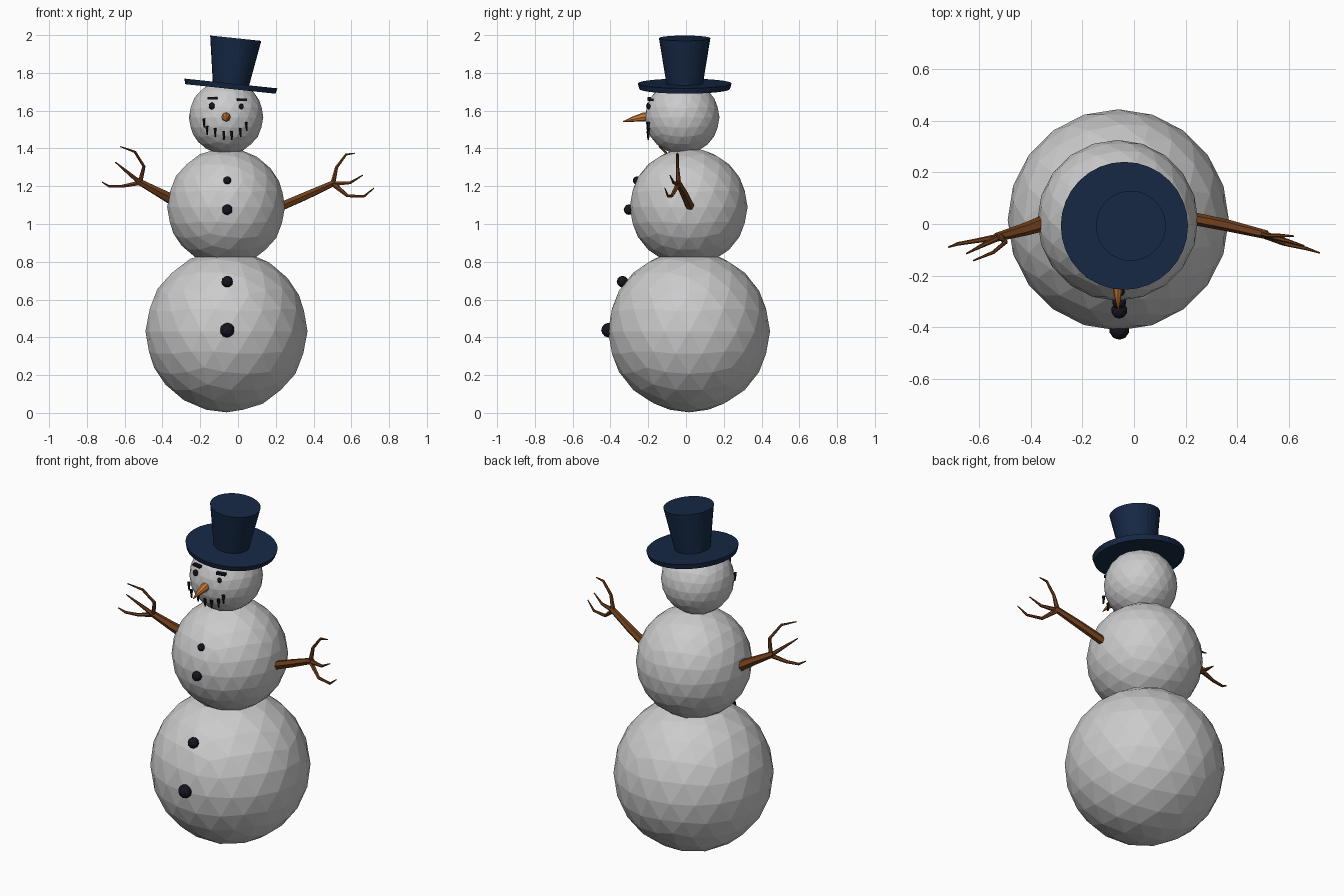
import bpy, bmesh, math
from mathutils import Vector, Matrix

if "Cube" in bpy.data.objects:
    bpy.data.objects.remove(bpy.data.objects["Cube"])


def material(name, rgb):
    m = bpy.data.materials.new(name)
    m.diffuse_color = (*rgb, 1)
    m.use_nodes = True
    m.node_tree.nodes["Principled BSDF"].inputs["Base Color"].default_value = m.diffuse_color
    return m


NAVY = material("navy", (0.008, 0.022, 0.06))
BROWN = material("bark", (0.16, 0.05, 0.012))
ORANGE = material("orange", (0.6, 0.2, 0.04))
COAL = material("coal", (0.008, 0.008, 0.014))


def finish(name, bm, mat=None):
    bmesh.ops.recalc_face_normals(bm, faces=bm.faces)
    me = bpy.data.meshes.new(name)
    bm.to_mesh(me)
    bm.free()
    ob = bpy.data.objects.new(name, me)
    bpy.context.collection.objects.link(ob)
    if mat:
        me.materials.append(mat)
    return ob


def ball(name, centre, r, mat=None, sub=3, scale=(1, 1, 1)):
    bm = bmesh.new()
    bmesh.ops.create_icosphere(bm, subdivisions=sub, radius=r)
    bmesh.ops.scale(bm, vec=scale, verts=bm.verts)
    bmesh.ops.translate(bm, vec=centre, verts=bm.verts)
    return finish(name, bm, mat)


def tube(bm, path, sides=6):
    """Tapered tube through (x, y, z, radius) points."""
    pts = [Vector(p[:3]) for p in path]
    rings = []
    for i, p in enumerate(pts):
        d = pts[min(i + 1, len(pts) - 1)] - pts[max(i - 1, 0)]
        q = d.to_track_quat('Z', 'Y')
        ring = []
        for k in range(sides):
            a = 2 * math.pi * k / sides
            off = Vector((math.cos(a), math.sin(a), 0)) * path[i][3]
            ring.append(bm.verts.new(p + q @ off))
        rings.append(ring)
    for a, b in zip(rings, rings[1:]):
        for k in range(sides):
            n = (k + 1) % sides
            bm.faces.new((a[k], a[n], b[n], b[k]))
    bm.faces.new(rings[0])
    bm.faces.new(rings[-1])


# Snow body
ball("lower_snowball", (-0.061, 0.016, 0.432), 0.429)
ball("middle_snowball", (-0.063, 0.014, 1.09), 0.312)
ball("head", (-0.063, -0.02, 1.565), 0.197)

# Top hat, tilted to the right
hat_frame = Matrix.Translation((-0.039, -0.007, 1.728)) @ Matrix.Rotation(math.radians(6), 4, 'Y')
for name, r1, r2, z0, z1 in (("hat_brim", 0.24, 0.248, -0.013, 0.016),
                             ("hat_crown", 0.096, 0.136, 0.01, 0.257)):
    bm = bmesh.new()
    bmesh.ops.create_cone(bm, cap_ends=True, segments=32, radius1=r1, radius2=r2, depth=z1 - z0,
                          matrix=hat_frame @ Matrix.Translation((0, 0, (z0 + z1) / 2)))
    finish(name, bm, NAVY)

# Eyes and brows
for side, x, z, r in (("left", -0.139, 1.625, 0.019), ("right", 0.018, 1.622, 0.015)):
    ball(side + "_eye", (x, -0.198, z), r, COAL, 2, (0.85, 0.7, 1.0))
for side, x, z, yaw in (("left", -0.135, 1.665, -12), ("right", 0.021, 1.658, 12)):
    bm = bmesh.new()
    bmesh.ops.create_cube(bm, size=1, matrix=Matrix.Translation((x, -0.188, z))
                          @ Matrix.Rotation(math.radians(yaw), 4, 'Z')
                          @ Matrix.Diagonal((0.052, 0.022, 0.013, 1)))
    finish(side + "_brow", bm, COAL)

# Carrot nose
bm = bmesh.new()
tube(bm, [(-0.063, -0.195, 1.57, 0.022), (-0.063, -0.225, 1.566, 0.024),
          (-0.063, -0.28, 1.555, 0.014), (-0.06, -0.333, 1.543, 0.002)], 8)
finish("carrot_nose", bm, ORANGE)

# Mouth made of pointed coal chips
bm = bmesh.new()
for x, z in ((-0.181, 1.535), (-0.165, 1.495), (-0.122, 1.485), (-0.076, 1.468),
             (-0.034, 1.468), (0.012, 1.485), (0.044, 1.517)):
    tube(bm, [(x, -0.2, z + 0.024, 0.009), (x + 0.002, -0.2, z - 0.024, 0.004)], 6)
finish("mouth", bm, COAL)

# Buttons
for i, (y, z, r) in enumerate(((-0.26, 1.23, 0.022), (-0.302, 1.076, 0.028),
                               (-0.336, 0.695, 0.031), (-0.41, 0.438, 0.039))):
    ball(f"button_{i + 1}", (-0.057, y, z), r, COAL, 2)

# Twig arms: a tapered branch and three bent fingers each
ARMS = {
    "left_arm": [
        [(-0.33, 0.01, 1.12, 0.033), (-0.42, -0.02, 1.168, 0.025), (-0.535, -0.052, 1.23, 0.017)],
        [(-0.52, -0.048, 1.215, 0.013), (-0.498, -0.07, 1.305, 0.009), (-0.546, -0.11, 1.382, 0.007),
         (-0.623, -0.142, 1.41, 0.003)],
        [(-0.52, -0.05, 1.22, 0.013), (-0.592, -0.085, 1.28, 0.008), (-0.65, -0.115, 1.328, 0.003)],
        [(-0.51, -0.048, 1.22, 0.014), (-0.612, -0.065, 1.2, 0.009), (-0.683, -0.077, 1.2, 0.007),
         (-0.72, -0.09, 1.222, 0.003)]],
    "right_arm": [
        [(0.21, 0.025, 1.085, 0.025), (0.36, -0.005, 1.15, 0.023), (0.515, -0.042, 1.22, 0.017)],
        [(0.5, -0.038, 1.205, 0.014), (0.522, -0.045, 1.3, 0.009), (0.572, -0.045, 1.368, 0.007),
         (0.62, -0.047, 1.375, 0.003)],
        [(0.5, -0.04, 1.213, 0.014), (0.594, -0.065, 1.218, 0.008), (0.66, -0.085, 1.258, 0.003)],
        [(0.5, -0.04, 1.215, 0.015), (0.58, -0.075, 1.149, 0.009), (0.668, -0.095, 1.147, 0.007),
         (0.72, -0.112, 1.19, 0.003)]],
}
for name, branches in ARMS.items():
    bm = bmesh.new()
    for path in branches:
        tube(bm, path)
    finish(name, bm, BROWN)
